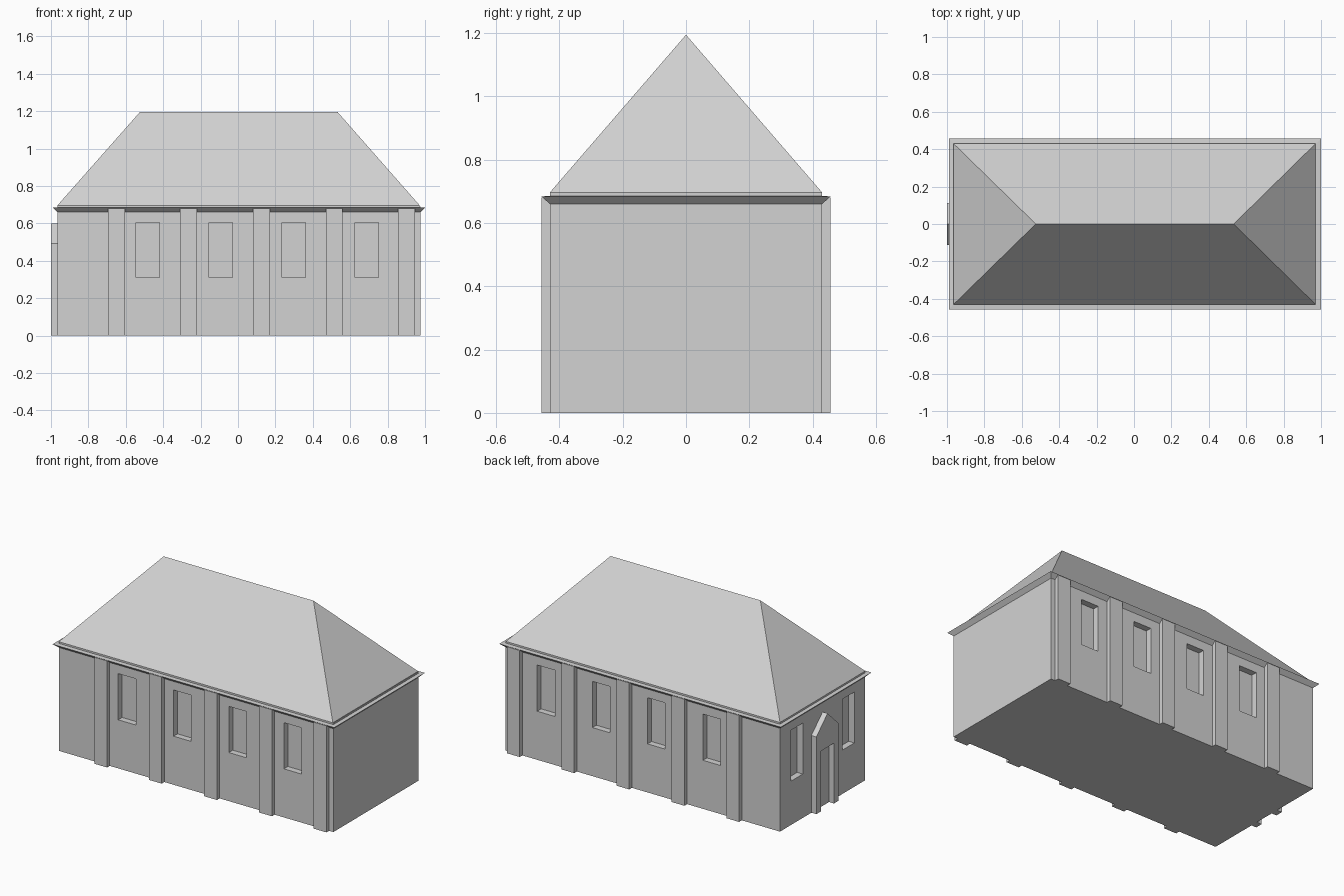
import bpy, bmesh

if "Cube" in bpy.data.objects:
    bpy.data.objects.remove(bpy.data.objects["Cube"])

stone = bpy.data.materials.new("light grey stone")
stone.diffuse_color = (0.65, 0.65, 0.65, 1)
stone.use_nodes = True
stone.node_tree.nodes["Principled BSDF"].inputs["Base Color"].default_value = stone.diffuse_color

X0, X1, Y, H = -0.965, 0.975, 0.43, 0.69   # wall extents


def make(name, verts, faces):
    me = bpy.data.meshes.new(name)
    me.from_pydata(verts, [], faces)
    bm = bmesh.new()
    bm.from_mesh(me)
    bmesh.ops.recalc_face_normals(bm, faces=bm.faces)
    bm.to_mesh(me)
    bm.free()
    me.materials.append(stone)
    ob = bpy.data.objects.new(name, me)
    bpy.context.collection.objects.link(ob)
    return ob


def loft(name, rings):
    """Solid through successive rings of equal point count."""
    n = len(rings[0])
    faces = [tuple(range(n)), tuple(range((len(rings) - 1) * n, len(rings) * n))]
    for r in range(len(rings) - 1):
        for i in range(n):
            j = (i + 1) % n
            faces.append((r * n + i, r * n + j, r * n + n + j, r * n + n + i))
    return make(name, [p for ring in rings for p in ring], faces)


def rect(x0, x1, y0, y1, z):
    return [(x0, y0, z), (x1, y0, z), (x1, y1, z), (x0, y1, z)]


def box(name, x0, x1, y0, y1, z0, z1):
    return loft(name, [rect(x0, x1, y0, y1, z0), rect(x0, x1, y0, y1, z1)])


# Main walls
walls = box("walls", X0, X1, -Y, Y, 0, H)

# Window recesses: four per long side, two in the entrance end
cutters = []
D = 0.04
for s in (-1, 1):
    for cx in (-0.483, -0.092, 0.298, 0.688):
        y0, y1 = sorted((s * (Y - D), s * (Y + 0.1)))
        cutters.append(box("window_cutter", cx - 0.062, cx + 0.062, y0, y1, 0.31, 0.605))
    y0, y1 = sorted((s * 0.2, s * 0.32))
    cutters.append(box("window_cutter", X0 - 0.1, X0 + D, y0, y1, 0.28, 0.605))
for c in cutters:
    c.hide_render = True
    c.hide_set(True)
    m = walls.modifiers.new("window_recess", "BOOLEAN")
    m.operation, m.solver, m.object = "DIFFERENCE", "EXACT", c

# Pilasters along both long sides
for s in (-1, 1):
    for cx in (-0.65, -0.264, 0.126, 0.515, 0.9):
        y0, y1 = sorted((s * (Y - 0.01), s * 0.457))
        box("pilaster", cx - 0.045, cx + 0.045, y0, y1, 0, 0.68)

# Flared cornice
E = 0.025
loft("cornice", [rect(X0, X1, -Y, Y, 0.66),
                 rect(X0 - E, X1 + E, -Y - E - 0.002, Y + E + 0.002, 0.684),
                 rect(X0, X1, -Y, Y, 0.686)])

# Hipped roof with a short upright edge
make("hipped_roof",
     rect(X0, X1 - 0.004, -Y, Y, 0.684) + rect(X0, X1 - 0.004, -Y, Y, 0.697)
     + [(-0.525, 0, 1.195), (0.533, 0, 1.195)],
     [(0, 1, 2, 3), (0, 1, 5, 4), (1, 2, 6, 5), (2, 3, 7, 6), (3, 0, 4, 7),
      (4, 5, 9, 8), (5, 6, 9), (6, 7, 8, 9), (7, 4, 8)])

# Gabled door surround on the entrance end, with a square-headed opening
profile = [(-0.113, 0), (-0.065, 0), (-0.065, 0.385), (0.065, 0.385), (0.065, 0),
           (0.113, 0), (0.113, 0.493), (0, 0.6), (-0.113, 0.493)]
loft("door_surround", [[(x, y, z) for y, z in profile] for x in (-1.0, X0 + 0.001)])
